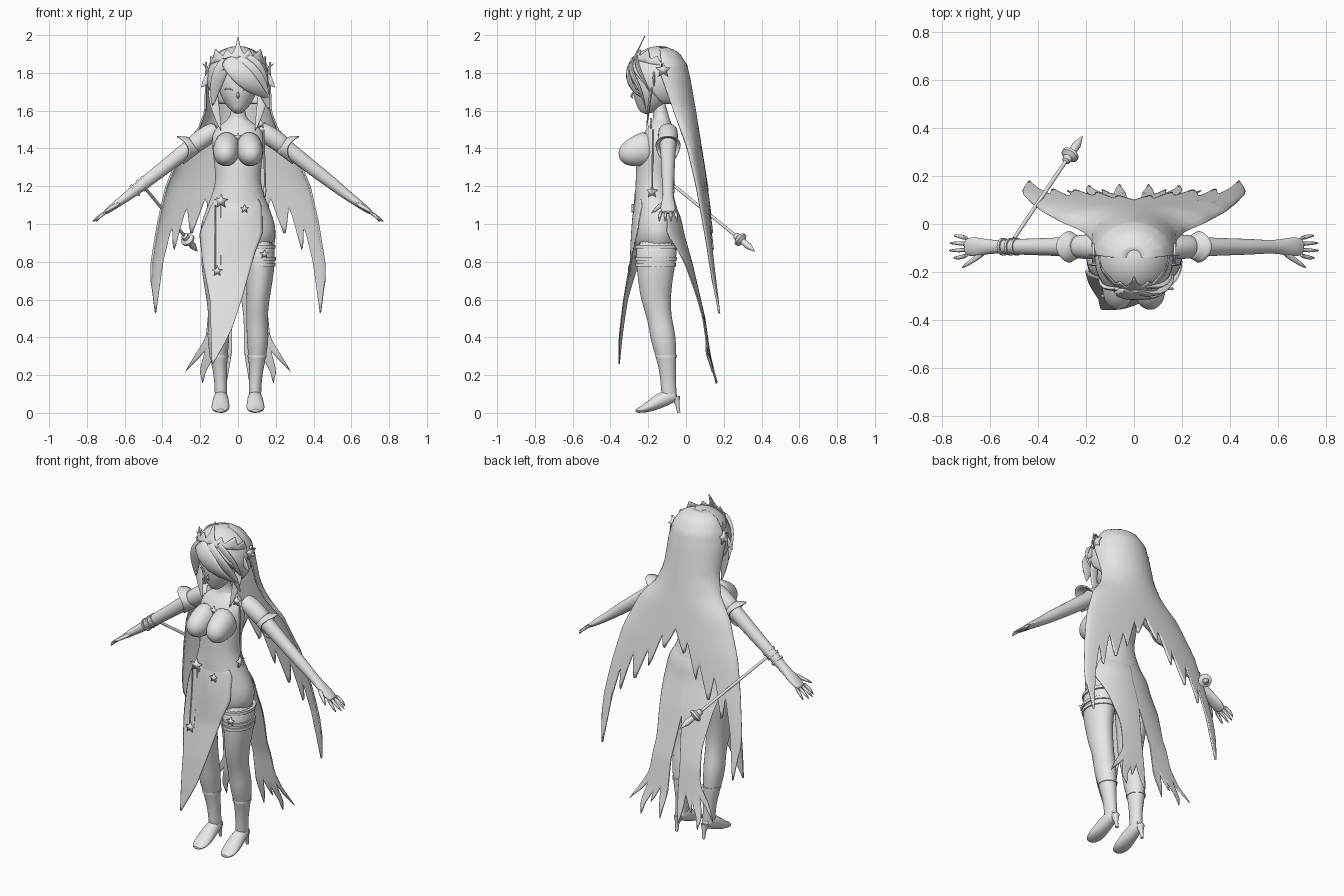
import bpy, bmesh, math
from mathutils import Vector

cube = bpy.data.objects.get("Cube")
if cube:
    bpy.data.objects.remove(cube)
grey = bpy.data.materials.new("plain_grey")
grey.use_nodes = True
grey.diffuse_color = (0.8, 0.8, 0.8, 1)
grey.node_tree.nodes["Principled BSDF"].inputs["Base Color"].default_value = (0.8, 0.8, 0.8, 1)
made = []

def interpolate(table, t):
    """Piecewise linear lookup in a list of (key, value) pairs, keys in any order."""
    table = sorted(table)
    if t <= table[0][0]:
        return table[0][1]
    for (k0, a), (k1, b) in zip(table, table[1:]):
        if t <= k1:
            return a + (b - a) * (t - k0) / (k1 - k0)
    return table[-1][1]

def finish(name, bm, mirror=False, subdivide=0, thickness=0):
    bmesh.ops.recalc_face_normals(bm, faces=bm.faces)
    mesh = bpy.data.meshes.new(name)
    bm.to_mesh(mesh)
    bm.free()
    mesh.materials.append(grey)
    obj = bpy.data.objects.new(name, mesh)
    bpy.context.collection.objects.link(obj)
    if subdivide:
        smooth = obj.modifiers.new("smooth", "SUBSURF")
        smooth.levels = smooth.render_levels = subdivide
    if thickness:
        solid = obj.modifiers.new("thickness", "SOLIDIFY")
        solid.thickness, solid.offset = thickness, 0
    if mirror:
        obj.modifiers.new("mirror", "MIRROR")
    made.append(obj)

def loft(name, rings, side=(1, 0, 0), mirror=False, sides=16, subdivide=1):
    """Skin elliptical rings (x, y, z, radius along side, other radius)."""
    bm = bmesh.new()
    centres = [Vector(r[:3]) for r in rings]
    loops = []
    for i, ring in enumerate(rings):
        along = (centres[min(i + 1, len(rings) - 1)] - centres[max(i - 1, 0)]).normalized()
        a = Vector(side)
        a = (a - along * a.dot(along)).normalized()
        b = along.cross(a)
        angles = [math.tau * k / sides for k in range(sides)]
        loops.append([bm.verts.new(centres[i] + a * ring[3] * math.cos(t) + b * ring[4] * math.sin(t))
                      for t in angles])
    for low, high in zip(loops, loops[1:]):
        for k in range(sides):
            n = (k + 1) % sides
            bm.faces.new((low[k], low[n], high[n], high[k]))
    bm.faces.new(loops[0])
    bm.faces.new(loops[-1])
    finish(name, bm, mirror, subdivide)

def sheet(name, surface, columns, rows, thickness=0.006, mirror=False):
    """Thin cloth from surface(u, v), with u and v running from zero to one."""
    bm = bmesh.new()
    grid = [[bm.verts.new(surface(i / columns, j / rows)) for j in range(rows + 1)] for i in range(columns + 1)]
    for left, right in zip(grid, grid[1:]):
        for j in range(rows):
            bm.faces.new((left[j], right[j], right[j + 1], left[j + 1]))
    bmesh.ops.remove_doubles(bm, verts=bm.verts, dist=0.0001)
    finish(name, bm, mirror, 0, thickness)

def star(name, centre, size, sideways=False, mirror=False):
    """Small five pointed ornament facing the front or the side."""
    bm = bmesh.new()
    verts = []
    for k in range(10):
        r = size * (0.45 if k % 2 else 1)
        x, z = r * math.sin(math.tau * k / 10), r * math.cos(math.tau * k / 10)
        verts.append(bm.verts.new(Vector(centre) + Vector((0, x, z) if sideways else (x, 0, z))))
    bm.faces.new(verts)
    finish(name, bm, mirror, 0, 0.012)

def lock(name, points, width, mirror=False):
    """Flat, tapering strand of hair."""
    last = len(points) - 1
    shape = [math.sin(math.pi * (0.25 + 0.73 * i / last)) * width for i in range(last + 1)]
    loft(name, [(*p, w, w * 0.3) for p, w in zip(points, shape)], mirror=mirror, sides=10)

# Torso, neck and head
torso = [(-.15, .83, .11, .09), (-.15, .89, .19, .12), (-.15, .96, .205, .132), (-.155, 1.03, .19, .125),
         (-.165, 1.1, .16, .11), (-.17, 1.18, .13, .1), (-.17, 1.24, .118, .096), (-.165, 1.32, .127, .1),
         (-.155, 1.4, .137, .1), (-.14, 1.47, .142, .085), (-.13, 1.52, .11, .062), (-.13, 1.55, .05, .045),
         (-.135, 1.59, .037, .037), (-.15, 1.66, .037, .037)]
loft("torso", [(0, *ring) for ring in torso], sides=24)
loft("bust", [(.055, -.17, 1.41, .075, .1), (.062, -.24, 1.392, .073, .088), (.067, -.3, 1.372, .067, .074),
              (.069, -.338, 1.362, .046, .05), (.07, -.356, 1.358, .016, .016)], mirror=True)
face = [(-.24, 1.593, .018, .02), (-.22, 1.615, .045, .055), (-.2, 1.655, .083, .088),
        (-.18, 1.72, .108, .108), (-.17, 1.8, .113, .115), (-.16, 1.88, .08, .09)]
loft("face", [(0, *ring) for ring in face], sides=24)
loft("nose", [(0, -.28, 1.7, .006, .004), (0, -.293, 1.675, .009, .008), (0, -.28, 1.665, .006, .004)], sides=8)
loft("eyelid", [(.025, -.283, 1.705, .003, .003), (.05, -.274, 1.722, .006, .005), (.078, -.253, 1.708, .003, .003)],
     side=(0, 0, 1), mirror=True, sides=8)

# Legs, shoes and leg bands
leg = [(.105, -.15, .93, .09, .115), (.12, -.16, .8, .079, .107), (.115, -.163, .7, .069, .092),
       (.105, -.16, .6, .061, .08), (.1, -.14, .5, .056, .063), (.104, -.125, .42, .059, .068),
       (.104, -.115, .36, .056, .064), (.1, -.1, .27, .043, .05), (.092, -.095, .18, .033, .04),
       (.09, -.09, .1, .034, .042), (.09, -.085, .06, .03, .036)]
loft("leg", leg, mirror=True, sides=20)
loft("shoe", [(.09, -.045, .09, .026, .026), (.09, -.085, .09, .037, .042), (.091, -.15, .058, .045, .04),
              (.093, -.2, .03, .05, .028), (.094, -.24, .015, .044, .016), (.094, -.27, .01, .02, .01)], mirror=True)
loft("shoe_heel", [(.09, -.055, .085, .025, .025), (.09, -.045, .04, .011, .011), (.09, -.038, 0, .009, .009)],
     mirror=True, sides=10, subdivide=0)

def leg_band(name, height, half, mirror=False):
    x, y, a, b = [interpolate([(r[2], r[k]) for r in leg], height) for k in (0, 1, 3, 4)]
    loft(name, [(x, y, height + step, a + .003, b + .003) for step in (-half, half)],
         mirror=mirror, sides=24, subdivide=0)

for number, height in enumerate((.88, .815, .785)):
    leg_band(f"thigh_strap_{number}", height, .009)
leg_band("calf_strap", .3, .006, mirror=True)
star("strap_ornament", (.14, -.27, .84), .025)

# Arms, hands and sleeves
ARM_Y = -.095
arm = [(.11, 1.495, .05, .045), (.2, 1.445, .046, .046), (.3, 1.37, .04, .042), (.4, 1.29, .036, .037),
       (.5, 1.215, .033, .034), (.58, 1.15, .026, .026), (.63, 1.115, .036, .022), (.67, 1.085, .042, .018),
       (.71, 1.055, .036, .012)]
loft("arm", [(x, ARM_Y, z, a, b) for x, z, a, b in arm], side=(0, 1, 0), mirror=True)
for number, reach in enumerate((.755, .775, .772, .752)):
    y = ARM_Y - .033 + number * .022
    spread = ARM_Y + (y - ARM_Y) * 1.4
    loft(f"finger_{number}", [(.69, y, 1.07, .011, .011), (.73, spread, 1.043, .01, .01),
                              (reach, spread, 1.01, .004, .004)], side=(0, 1, 0), mirror=True, sides=8)
loft("thumb", [(.62, -.115, 1.115, .014, .014), (.67, -.15, 1.085, .013, .013), (.72, -.185, 1.055, .005, .005)],
     side=(0, 0, 1), mirror=True, sides=8)
loft("sleeve", [(.1, ARM_Y, 1.505, .05, .045), (.15, ARM_Y, 1.48, .055, .053), (.22, ARM_Y, 1.43, .051, .051),
                (.26, ARM_Y, 1.4, .047, .048)], side=(0, 1, 0), mirror=True)

def cuff(u, v):
    angle = math.tau * u
    reach = v * (.055 - .03 * math.cos(angle) + .02 * math.cos(angle * 2))
    out = .048 + v * .02 * (1 + math.cos(angle))
    across = Vector((.6, 0, .8)) * math.cos(angle) + Vector((0, .9, 0)) * math.sin(angle)
    return Vector((.235, ARM_Y, 1.42)) + Vector((.8, 0, -.6)) * reach + across * out

sheet("sleeve_cuff", cuff, 32, 4, mirror=True)
for number, x in enumerate((.49, .515, .545)):
    z = interpolate([(p[0], p[1]) for p in arm], x)
    loft(f"bracelet_{number}", [(-x + .005, ARM_Y, z + .004, .037, .037), (-x - .005, ARM_Y, z - .004, .036, .036)],
         side=(0, 1, 0), subdivide=0)

# Staff hanging from the right wrist
start, end = Vector((-.5, -.06, 1.2)), Vector((-.215, .365, .855))
shaft = [(0, .008), (.75, .008), (.76, .018), (.79, .02), (.81, .037), (.83, .037), (.85, .016), (.92, .018), (1, .002)]
loft("staff", [(*start.lerp(end, t), r, r) for t, r in shaft], side=(0, 0, 1), subdivide=0)

# Hair cap, long hair and strands
def hair_cap(u, v):
    turn = math.tau * u
    polar = v * math.radians(62 + 75 * min(1, (1 - math.cos(turn)) * .9))
    depth = .172 if math.cos(turn) > 0 else .15
    return (.16 * math.sin(polar) * math.sin(turn), -.14 - depth * math.sin(polar) * math.cos(turn),
            1.765 + .172 * math.cos(polar))

sheet("hair_cap", hair_cap, 40, 16, .01)
hair_width = [(1.935, .03), (1.92, .08), (1.9, .115), (1.84, .154), (1.78, .17), (1.6, .172), (1.5, .21), (1.4, .295),
              (1.2, .38), (1, .425), (.8, .457), (.5, .465)]
hair_back = [(1.935, -.11), (1.92, -.07), (1.9, -.037), (1.84, .002), (1.76, .02), (1.6, .048), (1.4, .08),
             (1.2, .112), (.9, .155), (.5, .2)]
hair_bow = [(1.935, .03), (1.92, .07), (1.9, .1), (1.8, .15), (1.6, .115), (1.4, .075), (1.2, .06), (.8, .045), (.5, .03)]
hair_hem = [(0, 1.3), (.18, 1.16), (.23, 1.25), (.38, 1.04), (.43, 1.15), (.57, .93), (.67, 1.1), (.76, .84),
            (.82, 1), (.94, .51), (1, .7)]

def long_hair(u, v):
    angle = (u - .5) * math.pi
    across = math.sin(angle)
    z = 1.935 + (interpolate(hair_hem, abs(across)) - 1.935) * v ** 1.3
    return (interpolate(hair_width, z) * across,
            interpolate(hair_back, z) - interpolate(hair_bow, z) * (1 - math.cos(angle)), z)

sheet("long_hair", long_hair, 96, 34, .01)
lock("swept_fringe", [(-.07, -.27, 1.88), (-.01, -.305, 1.82), (.05, -.303, 1.755), (.11, -.27, 1.7), (.17, -.22, 1.66)], .06)
lock("middle_fringe", [(-.02, -.275, 1.88), (.05, -.298, 1.82), (.1, -.27, 1.76), (.14, -.235, 1.7), (.165, -.21, 1.6)], .055)
lock("upper_fringe", [(.03, -.26, 1.89), (.09, -.26, 1.83), (.13, -.225, 1.77), (.155, -.19, 1.69)], .05)
lock("right_fringe", [(-.05, -.27, 1.88), (-.095, -.27, 1.81), (-.123, -.235, 1.72), (-.135, -.21, 1.62)], .045)
lock("side_lock", [(.13, -.17, 1.77), (.135, -.19, 1.68), (.115, -.2, 1.59), (.09, -.21, 1.49)], .03, mirror=True)
lock("side_tuft", [(.12, -.17, 1.82), (.16, -.17, 1.77), (.195, -.17, 1.72)], .03, mirror=True)

# Crown with points, and flowers at the temples
crown_points = [(0, .125), (6, .06), (13, .03), (24, .06), (33, .025), (55, .07), (66, .025), (82, .05), (95, .01)]

def crown(u, v):
    degrees = (u - .5) * 190
    turn = math.radians(degrees)
    rise = interpolate(crown_points, abs(degrees)) * v
    return (.145 * math.sin(turn), -.135 - .145 * math.cos(turn) + .5 * rise * math.cos(turn),
            1.835 + .035 * math.cos(turn) + rise)

sheet("crown", crown, 76, 3)
star("temple_flower", (.17, -.12, 1.815), .042, sideways=True, mirror=True)
loft("temple_spike", [(.15, -.12, 1.82, .012, .012), (.19, -.13, 1.85, .001, .001)], side=(0, 1, 0),
     mirror=True, sides=6, subdivide=0)

# Dress: front panel ending in a point, and split back panels with a torn hem
def wrap(x):
    return 1 - math.sqrt(max(0, 1 - (x / .21) ** 2))

panel_right = [(1.14, -.11), (1.1, -.14), (.95, -.203), (.8, -.187), (.6, -.148), (.4, -.142), (.26, -.138)]
panel_left = [(1.14, .1), (1.1, .125), (.95, .13), (.85, .09), (.6, .02), (.45, -.03), (.35, -.08), (.26, -.132)]
panel_front = [(1.14, -.262), (1.1, -.272), (1.03, -.282), (.95, -.288), (.8, -.295), (.6, -.33), (.4, -.355), (.26, -.368)]
panel_bow = [(1.14, .22), (1.1, .2), (.95, .135), (.8, .09), (.5, .06)]

def front_panel(u, v):
    z = 1.14 - .88 * v
    x = interpolate(panel_right, z) * (1 - u) + interpolate(panel_left, z) * u
    return (x, interpolate(panel_front, z) + interpolate(panel_bow, z) * wrap(x), z)

sheet("front_panel", front_panel, 20, 34)
skirt_edge = [(1.1, .13), (1.05, .17), (.95, .2), (.8, .175), (.6, .15), (.4, .17), (.22, .28)]
skirt_slit = [(.75, 0), (.5, .03), (.2, .035)]
skirt_back = [(1.1, -.065), (1.05, -.036), (1, -.022), (.95, -.013), (.8, .03), (.5, .1), (.3, .128), (.15, .168)]
skirt_bow = [(1.1, .2), (1.05, .16), (.95, .13), (.8, .09), (.5, .03), (.2, .01)]
skirt_hem = [(0, .32), (.1, .16), (.28, .33), (.42, .23), (.48, .3), (.62, .15), (.78, .33), (1, .215)]

def back_panel(u, v):
    z = 1.1 + (interpolate(skirt_hem, u) - 1.1) * v
    x = interpolate(skirt_slit, z) * (1 - u) + interpolate(skirt_edge, z) * u
    return (x, interpolate(skirt_back, z) - interpolate(skirt_bow, z) * wrap(x), z)

sheet("back_panel", back_panel, 40, 26, mirror=True)

# Dress ornaments and hanging chains
star("hip_star", (-.09, -.27, 1.12), .04)
star("belly_star", (.035, -.282, 1.08), .025)
star("neck_star", (0, -.232, 1.46), .025)
star("shoulder_star", (.12, -.185, 1.53), .03)
star("side_star", (.142, -.18, 1.17), .035, sideways=True)
star("chain_star", (-.11, -.3, .75), .03)
for number, x in enumerate((-.12, -.088)):
    loft(f"hip_chain_{number}", [(x, -.262, 1.1, .004, .004), (x, -.272, .95, .004, .004), (x, -.295, .75, .004, .004)],
         sides=6, subdivide=0)
loft("side_chain", [(.135, -.175, 1.5, .005, .005), (.145, -.18, 1.17, .005, .005)], sides=6, subdivide=0)

# Smooth shading with sharp creases kept
bpy.ops.object.select_all(action="DESELECT")
for obj in made:
    obj.select_set(True)
bpy.context.view_layer.objects.active = made[0]
bpy.ops.object.shade_smooth_by_angle(angle=math.radians(40))
